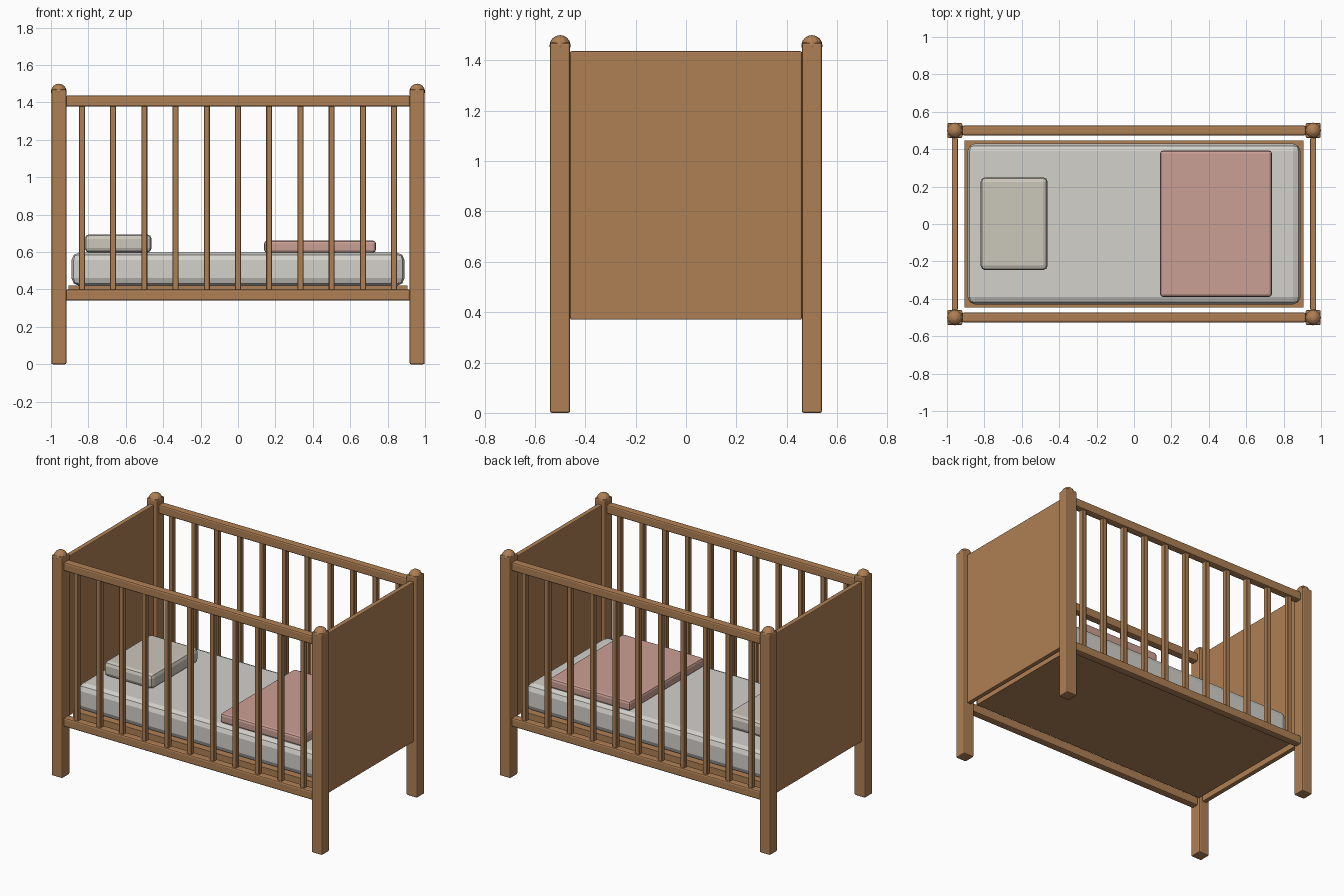
import bpy, bmesh
from mathutils import Vector

if "Cube" in bpy.data.objects:
    bpy.data.objects.remove(bpy.data.objects["Cube"])


def material(name, rgb):
    m = bpy.data.materials.new(name)
    m.diffuse_color = (*rgb, 1)
    m.use_nodes = True
    m.node_tree.nodes["Principled BSDF"].inputs["Base Color"].default_value = m.diffuse_color
    return m


WOOD = material("wood", (0.43, 0.216, 0.09))
CREAM = material("mattress_fabric", (0.65, 0.64, 0.60))
LINEN = material("pillow_fabric", (0.60, 0.57, 0.50))
PINK = material("blanket_fabric", (0.60, 0.35, 0.30))


def finish(bm, name, mat):
    me = bpy.data.meshes.new(name)
    bm.to_mesh(me)
    bm.free()
    me.materials.append(mat)
    ob = bpy.data.objects.new(name, me)
    bpy.context.collection.objects.link(ob)
    return ob


def box(name, lo, hi, mat=WOOD, bevel=0.0, segments=2):
    """Bevelled box between two opposite corners."""
    lo, hi = Vector(lo), Vector(hi)
    bm = bmesh.new()
    bmesh.ops.create_cube(bm, size=1)
    for v in bm.verts:
        v.co = (lo + hi) / 2 + v.co * (hi - lo)
    if bevel:
        bmesh.ops.bevel(bm, geom=bm.edges[:], offset=bevel, segments=segments,
                        profile=0.5, affect='EDGES')
    return finish(bm, name, mat)


# Corner posts with round knobs
for sx, ex in ((-1, "left"), (1, "right")):
    for sy, ey in ((-1, "front"), (1, "back")):
        x, y = sx * 0.958, sy * 0.5
        box(f"{ey}_{ex}_post", (x - 0.04, y - 0.04, 0), (x + 0.04, y + 0.04, 1.47),
            bevel=0.008)
        bm = bmesh.new()
        bmesh.ops.create_uvsphere(bm, u_segments=12, v_segments=8, radius=0.042)
        bmesh.ops.translate(bm, verts=bm.verts, vec=(x, y, 1.458))
        finish(bm, f"{ey}_{ex}_knob", WOOD)

# Solid end panels
for s, e in ((-1, "left"), (1, "right")):
    box(f"{e}_end_panel", (s * 0.958 - 0.016, -0.46, 0.37),
        (s * 0.958 + 0.016, 0.46, 1.436), bevel=0.005)

# Side rails and slats
for s, e in ((-1, "front"), (1, "back")):
    y = s * 0.5
    for label, z in (("bottom", 0.37), ("top", 1.407)):
        box(f"{e}_{label}_rail", (-0.92, y - 0.026, z - 0.03),
            (0.92, y + 0.026, z + 0.03), bevel=0.01)
    for i in range(11):
        x = (i - 5) * 0.167
        box(f"{e}_slat_{i + 1}", (x - 0.016, y - 0.016, 0.39),
            (x + 0.016, y + 0.016, 1.385), bevel=0.003, segments=1)

# Bed base and bedding
box("base_board", (-0.905, -0.447, 0.375), (0.905, 0.447, 0.42))
box("mattress", (-0.89, -0.43, 0.42), (0.89, 0.43, 0.597), CREAM, 0.04)
box("pillow", (-0.82, -0.247, 0.597), (-0.462, 0.25, 0.695), LINEN, 0.025)
box("blanket", (0.14, -0.39, 0.597), (0.737, 0.393, 0.661), PINK, 0.015)
